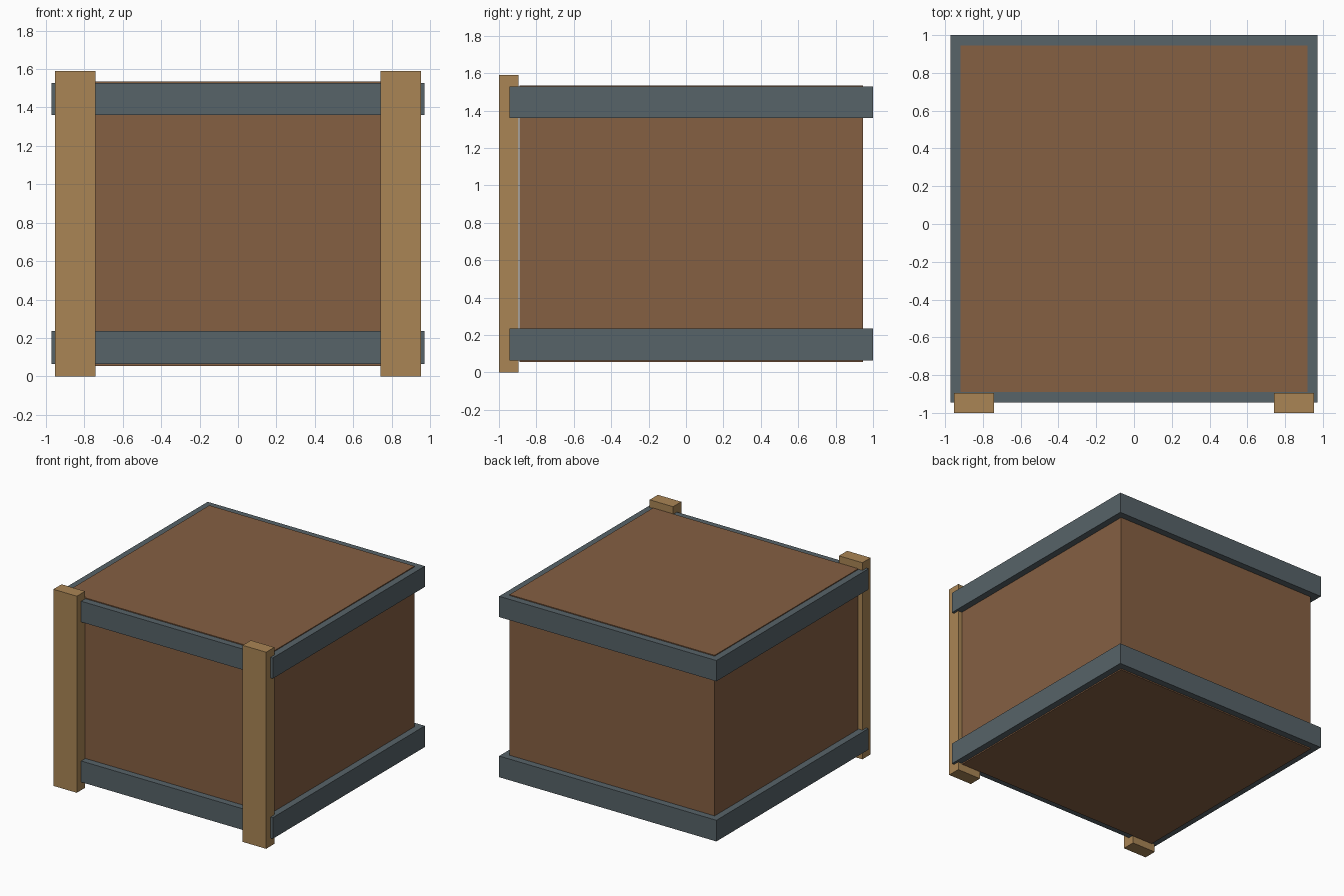
import bpy

if "Cube" in bpy.data.objects:
    bpy.data.objects.remove(bpy.data.objects["Cube"])


def material(name, rgb):
    m = bpy.data.materials.new(name)
    m.diffuse_color = (*rgb, 1.0)
    m.use_nodes = True
    m.node_tree.nodes["Principled BSDF"].inputs["Base Color"].default_value = m.diffuse_color
    return m


def box(name, lo, hi, mat):
    """Axis-aligned box between two opposite corners."""
    centre = [(a + b) / 2 for a, b in zip(lo, hi)]
    bpy.ops.mesh.primitive_cube_add(size=1, location=centre)
    ob = bpy.context.object
    ob.name = name
    ob.scale = [b - a for a, b in zip(lo, hi)]
    bpy.ops.object.transform_apply(location=False, rotation=False, scale=True)
    ob.data.materials.append(mat)
    return ob


brown = material("brown_wood", (0.235, 0.115, 0.055))
tan = material("tan_wood", (0.40, 0.235, 0.09))
iron = material("grey_iron", (0.095, 0.125, 0.14))

# Crate body
box("crate_body", (-0.918, -0.89, 0.055), (0.918, 0.945, 1.535), brown)

# Bands wrapped around the bottom and top of the body
for name, z0, z1 in (("lower_band", 0.065, 0.236), ("upper_band", 1.36, 1.528)):
    box(name, (-0.972, -0.944, z0), (0.972, 1.0, z1), iron)

# Upright posts on the front corners
for name, x in (("left_post", -0.847), ("right_post", 0.847)):
    box(name, (x - 0.105, -1.0, 0.0), (x + 0.105, -0.895, 1.59), tan)
